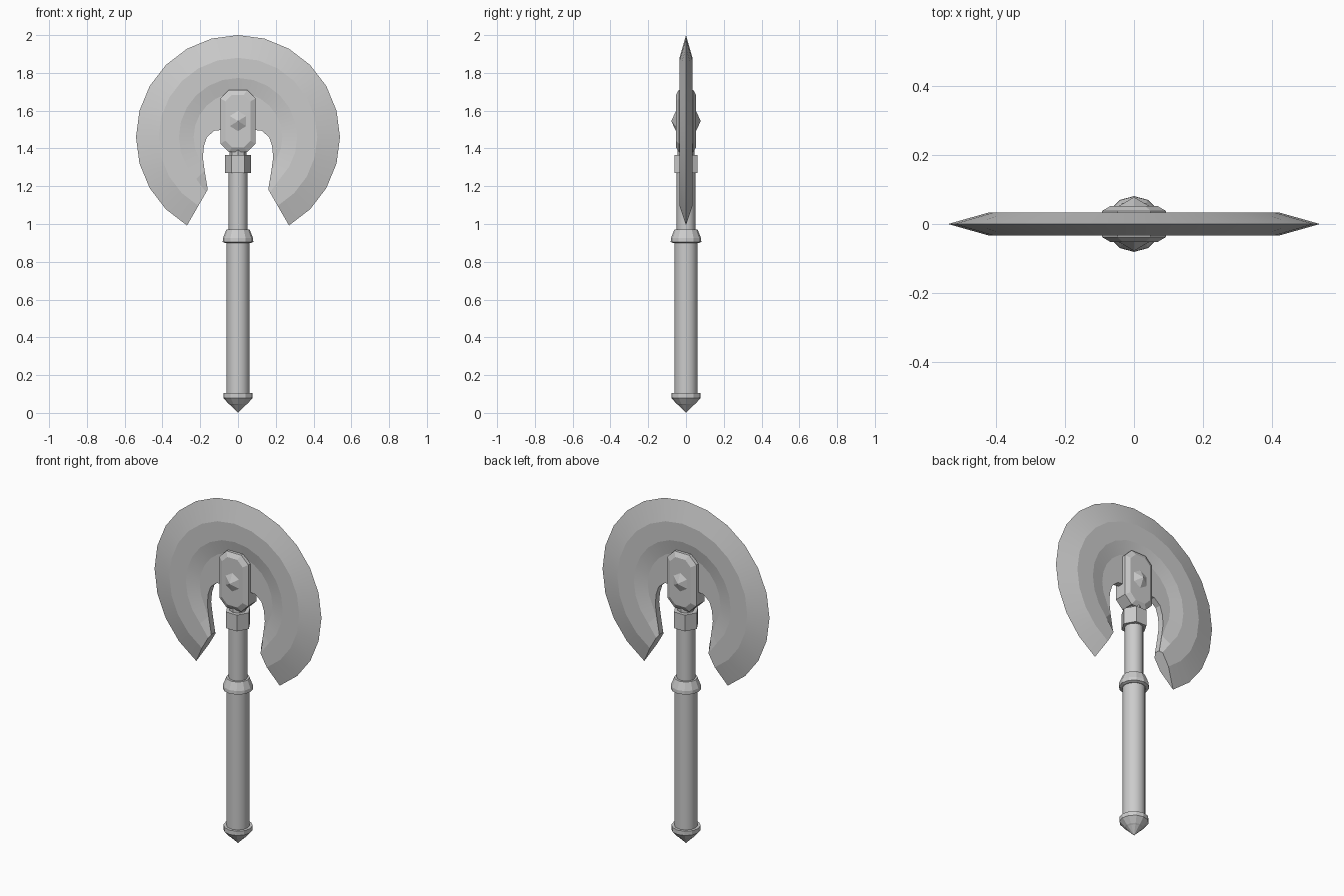
import bpy, bmesh
from math import sin, cos, pi, radians

cube = bpy.data.objects.get("Cube")
if cube:
    bpy.data.objects.remove(cube, do_unlink=True)

steel = bpy.data.materials.new("grey_steel")
steel.use_nodes = True
GREY = (0.6, 0.6, 0.6, 1)
steel.diffuse_color = GREY
steel.node_tree.nodes["Principled BSDF"].inputs["Base Color"].default_value = GREY


def finish(name, bm, smooth=None):
    bmesh.ops.recalc_face_normals(bm, faces=bm.faces)
    mesh = bpy.data.meshes.new(name)
    bm.to_mesh(mesh)
    bm.free()
    mesh.materials.append(steel)
    ob = bpy.data.objects.new(name, mesh)
    bpy.context.collection.objects.link(ob)
    if smooth:
        bpy.ops.object.select_all(action='DESELECT')
        ob.select_set(True)
        bpy.context.view_layer.objects.active = ob
        bpy.ops.object.shade_smooth_by_angle(angle=radians(smooth))
    return ob


def loft(bm, rings, caps=True):
    """Skin a list of closed rings with quads and cap both ends."""
    loops = [[bm.verts.new(p) for p in ring] for ring in rings]
    for a, b in zip(loops, loops[1:]):
        for i in range(len(a)):
            j = (i + 1) % len(a)
            bm.faces.new((a[i], a[j], b[j], b[i]))
    if caps:
        bm.faces.new(loops[0])
        bm.faces.new(loops[-1])


def turned(name, profile, sides=12, smooth=None):
    """Part turned about the vertical axis from (radius, height) pairs."""
    bm = bmesh.new()
    loft(bm, [[(r * cos(2 * pi * k / sides), r * sin(2 * pi * k / sides), z)
               for k in range(sides)] for r, z in profile])
    bmesh.ops.remove_doubles(bm, verts=bm.verts, dist=0.0005)
    return finish(name, bm, smooth)


# Handle: grip, shaft and fittings
turned("grip", [(0.062, 0.09), (0.062, 0.92)], smooth=35)
turned("shaft", [(0.05, 0.9), (0.05, 1.3)], smooth=35)
turned("neck", [(0.045, 1.3), (0.045, 1.45)], 8)
turned("grip_ring", [(0.07, 0.9), (0.081, 0.905), (0.08, 0.925), (0.062, 0.97)])
turned("collar", [(0.07, 1.27), (0.07, 1.365)], 6)
turned("pommel", [(0.078, 0.105), (0.078, 0.08), (0.05, 0.048),
                  (0.042, 0.042), (0.0001, 0)])

# Blade: one cross-section swept round the centre, open at the bottom
CENTRE_Z = 1.46
INNER = [0.035, 0.036, 0.04, 0.05, 0.08, 0.13, 0.165, 0.187, 0.215, 0.25, 0.32]
sections = []
for step in range(-10, 11):
    angle, inner = radians(15 * step), INNER[abs(step)]
    half = [(0.42, 0.034), (max(0.313, inner + 0.018), 0.034),
            (max(0.235, inner + 0.005), 0.018), (inner, 0.018)]
    outline = [(0.54, 0)] + half + [(r, -y) for r, y in reversed(half)]
    sections.append([(r * sin(angle), y, CENTRE_Z + r * cos(angle))
                     for r, y in outline])
bm = bmesh.new()
loft(bm, sections)
finish("blade", bm, 10)


# Centre plate: chamfered octagon passing through the blade
def octagon(inset, y):
    w, c = 0.093 - inset, 0.045 - inset * 0.4
    top, low = 1.71 - inset, 1.38 + inset
    right = [(w - c, low), (w, low + c), (w, top - c), (w - c, top)]
    return [(x, y, z) for x, z in right + [(-x, z) for x, z in reversed(right)]]


bm = bmesh.new()
loft(bm, [octagon(0.026, -0.053), octagon(0, -0.038),
          octagon(0, 0.038), octagon(0.026, 0.053)])
finish("centre_plate", bm)

# Six-sided studs on both sides of the plate
for side, label in ((-1, "front"), (1, "back")):
    bm = bmesh.new()
    base = [bm.verts.new((0.056 * sin(k * pi / 3), side * 0.05,
                          1.545 + 0.06 * cos(k * pi / 3))) for k in range(6)]
    tip = bm.verts.new((0, side * 0.078, 1.545))
    bm.faces.new(base)
    for k in range(6):
        bm.faces.new((base[k], base[(k + 1) % 6], tip))
    finish(label + "_stud", bm)
